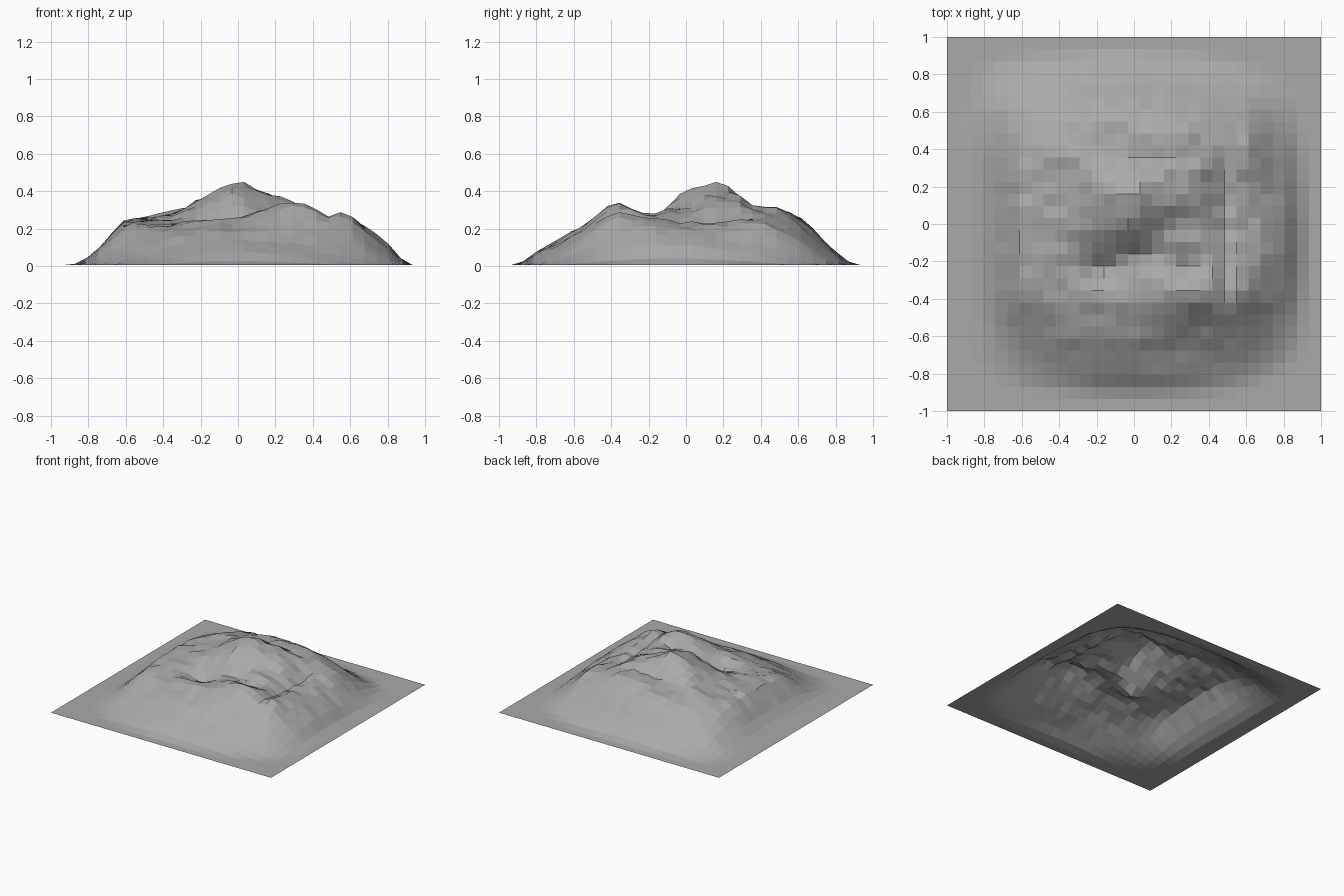
import bpy, bmesh, math, random
from mathutils import Vector, noise

random.seed(4)
CELLS = 31

# Broad relief in hundredths: rows y = -0.8..0.8, columns x = -0.8..0.8
RELIEF = [
    [0, 2, 4, 7, 8, 7, 5, 2, 0],
    [2, 9, 14, 17, 18, 17, 16, 12, 4],
    [4, 19, 21, 24, 26, 31, 31, 24, 9],
    [5, 22, 23, 21, 25, 28, 27, 25, 12],
    [5, 23, 26, 32, 39, 31, 26, 22, 12],
    [5, 23, 26, 36, 42, 37, 28, 22, 10],
    [5, 21, 28, 29, 30, 32, 28, 22, 7],
    [4, 14, 21, 25, 26, 25, 21, 13, 3],
    [1, 4, 6, 8, 8, 7, 5, 2, 0],
]

# Crests and hollows: x, y, radius x, radius y, height
FEATURES = [
    (0.02, 0.13, 0.09, 0.08, 0.02),     # summit
    (-0.17, -0.25, 0.07, 0.06, -0.06),  # deep hollow
    (0.02, -0.17, 0.10, 0.05, -0.025),  # gully under the summit
    (0.28, -0.22, 0.09, 0.04, -0.035),  # gully behind the front crest
    (0.28, -0.10, 0.10, 0.04, 0.02),    # ledge under the shoulder
    (0.26, 0.12, 0.10, 0.07, 0.02),     # summit shoulder
    (0.22, -0.33, 0.16, 0.05, 0.015),   # front crest
    (0.48, -0.25, 0.04, 0.25, -0.035),  # gully behind right crest
    (0.47, 0.2, 0.05, 0.25, -0.025),    # gully right of the shoulder
    (0.57, -0.33, 0.05, 0.10, 0.02),    # right crest
    (0.62, 0.45, 0.05, 0.15, 0.015),    # right rear rim
    (0.10, 0.36, 0.18, 0.04, -0.03),    # rear gully
    (0.15, 0.46, 0.20, 0.05, 0.025),    # rear crest
    (-0.40, 0.34, 0.14, 0.04, 0.02),    # left rear step
    (-0.63, -0.1, 0.03, 0.30, 0.015),   # left rim
    (0.0, -0.60, 0.50, 0.05, 0.01),     # front shelf
]


def sample(i, j):
    return RELIEF[j][i] / 100 if 0 <= i < 9 and 0 <= j < 9 else 0.0


def cubic(a, b, c, d, t):
    return b + 0.5 * t * (c - a + t * (2*a - 5*b + 4*c - d + t * (3*(b - c) + d - a)))


def height(x, y):
    u, v = (x + 0.8) / 0.2, (y + 0.8) / 0.2
    i, j = math.floor(u), math.floor(v)
    rows = [cubic(*[sample(i + k, j + m) for k in (-1, 0, 1, 2)], u - i)
            for m in (-1, 0, 1, 2)]
    z = cubic(*rows, v - j)
    for fx, fy, rx, ry, h in FEATURES:
        z += h * math.exp(-((x - fx) / rx) ** 2 - ((y - fy) / ry) ** 2)
    # Craggy detail grows with altitude
    crag = max(0.0, min(1.0, (z - 0.03) / 0.25))
    z += crag * (0.014 * noise.noise(Vector((x * 7, y * 7, 2.3)))
                 + random.uniform(-0.011, 0.011))
    # Flat border
    edge = max(0.0, min(1.0, (0.97 - max(abs(x), abs(y))) / 0.19))
    z *= edge * edge * (3 - 2 * edge)
    return max(0.005, min(z, 0.45))


# Faceted terrain sheet
bm = bmesh.new()
bmesh.ops.create_grid(bm, x_segments=CELLS, y_segments=CELLS, size=1.0)
for v in bm.verts:
    v.co.z = height(v.co.x, v.co.y)
mesh = bpy.data.meshes.new("mountain_terrain")
bm.to_mesh(mesh)
bm.free()
terrain = bpy.data.objects.new("mountain_terrain", mesh)
bpy.context.collection.objects.link(terrain)

# Dark grey rock
rock = bpy.data.materials.new("rock")
rock.diffuse_color = (0.4, 0.4, 0.4, 1)
mesh.materials.append(rock)
